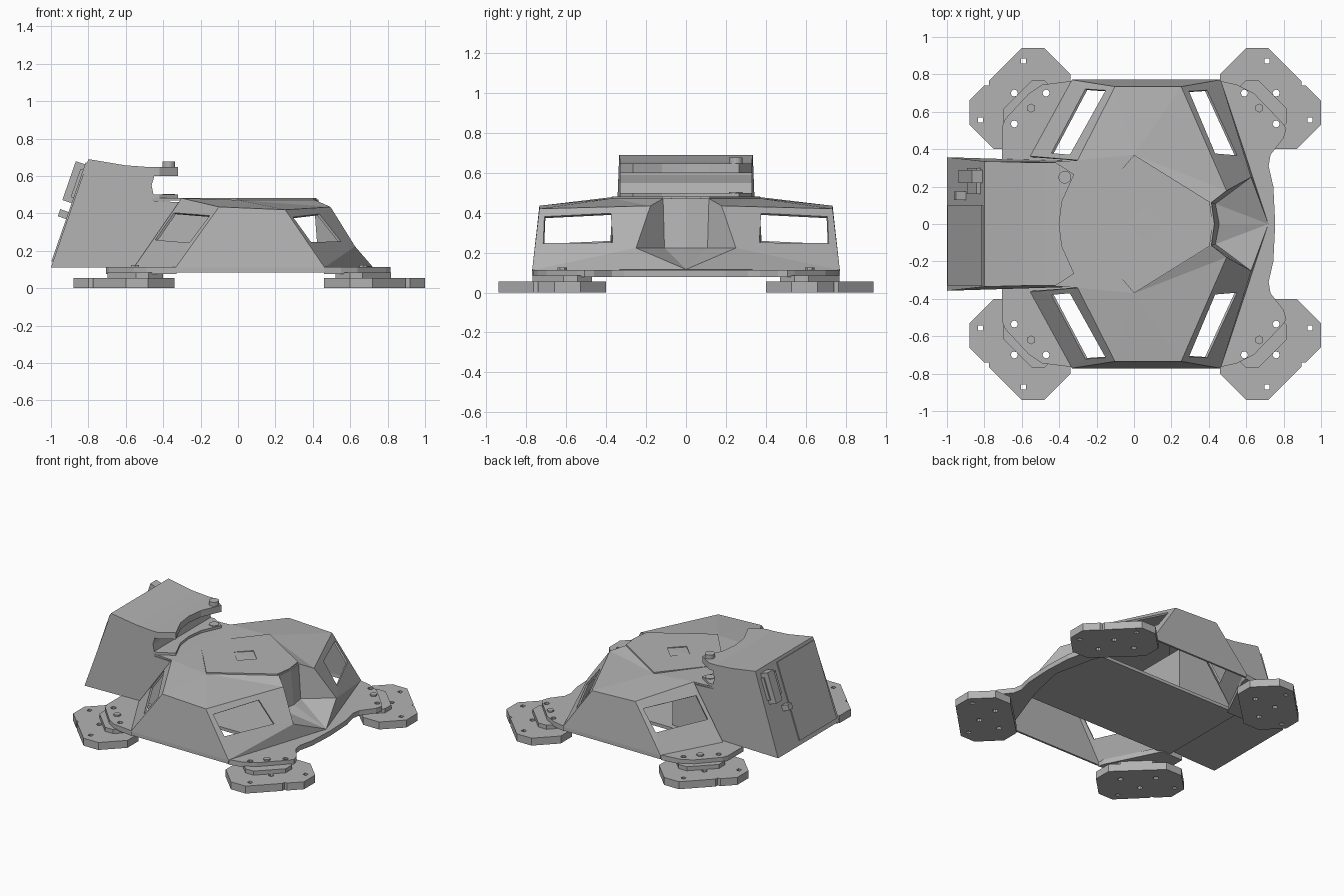
import bpy, bmesh, math
from mathutils import Matrix, Vector

if "Cube" in bpy.data.objects:
    bpy.data.objects.remove(bpy.data.objects["Cube"])

grey = bpy.data.materials.new("plain_grey")
grey.use_nodes = True
grey.diffuse_color = (0.45, 0.45, 0.45, 1)
grey.node_tree.nodes["Principled BSDF"].inputs["Base Color"].default_value = grey.diffuse_color

MID = 0.06  # x centre of the hull and its feet


def finish(name, bm):
    bmesh.ops.remove_doubles(bm, verts=bm.verts, dist=0.0005)
    bmesh.ops.recalc_face_normals(bm, faces=bm.faces)
    mesh = bpy.data.meshes.new(name)
    bm.to_mesh(mesh)
    bm.free()
    mesh.materials.append(grey)
    obj = bpy.data.objects.new(name, mesh)
    bpy.context.collection.objects.link(obj)
    return obj


def loft(bm, ring_a, ring_b):
    """Closed solid between two matching rings."""
    a = [bm.verts.new(p) for p in ring_a]
    b = [bm.verts.new(p) for p in ring_b]
    bm.faces.new(a)
    bm.faces.new(b[::-1])
    for i in range(len(a)):
        j = (i + 1) % len(a)
        bm.faces.new((a[i], b[i], b[j], a[j]))


def slab(name, outline, z0, z1):
    bm = bmesh.new()
    loft(bm, [(x, y, z0) for x, y in outline], [(x, y, z1) for x, y in outline])
    return finish(name, bm)


def both_sides(half):
    """Outline mirrored over y = 0."""
    return half + [(x, -y) for x, y in reversed(half) if y > 0]


def box(name, centre, size, tilt=0.0):
    bm = bmesh.new()
    m = Matrix.Translation(centre) @ Matrix.Rotation(tilt, 4, 'Y') @ Matrix.Diagonal((*size, 1))
    bmesh.ops.create_cube(bm, size=1, matrix=m)
    return finish(name, bm)


def disc(name, centre, radius, height, sides):
    bm = bmesh.new()
    bmesh.ops.create_cone(bm, cap_ends=True, segments=sides, radius1=radius, radius2=radius,
                          depth=height, matrix=Matrix.Translation(centre))
    return finish(name, bm)


def cut(obj, cutter):
    mod = obj.modifiers.new("holes", 'BOOLEAN')
    mod.operation = 'DIFFERENCE'
    mod.solver = 'EXACT'
    mod.object = cutter


# Hull shell: one half as named corners
P = {k: Vector(v) for k, v in {
    "rear_low": (-.55, .36, .11), "side_rear": (-.33, .765, .11), "side_front": (.46, .765, .11),
    "cheek": (.62, .25, .22), "nose": (.715, 0, .11),
    "roof_rear": (-.30, .34, .475), "roof_back": (-.10, .73, .43), "roof_side": (.25, .73, .415),
    "roof_front": (.49, .18, .43), "notch": (.41, .115, .465), "notch_mid": (.425, 0, .47),
    "pit": (.43, .11, .22), "pit_mid": (.45, 0, .22), "peak": (0, .37, .465),
    "spine": (-.31, 0, .475), "back_mid": (-.46, 0, .475), "back_edge": (-.46, .33, .475),
    "sill_rear": (-.33, .765, .085), "sill_front": (.46, .765, .085)}.items()}

panels = ["roof_rear roof_back peak", "roof_back roof_side peak", "roof_side roof_front peak",
          "roof_front notch peak", "roof_rear peak spine", "peak notch notch_mid spine",
          "back_edge roof_rear spine back_mid", "side_rear side_front roof_side roof_back",
          "sill_rear sill_front side_front side_rear", "cheek side_front nose",
          "pit cheek nose", "pit nose pit_mid", "notch pit pit_mid notch_mid",
          "roof_front cheek pit notch"]
polys = [[P[k] for k in row.split()] for row in panels]


def windowed(corners, hole):
    """Four strips around a hole; hole given as (u, v) in the panel."""
    a, b, c, d = [P[k] for k in corners.split()]
    inner = [a.lerp(b, u).lerp(d.lerp(c, u), v) for u, v in hole]
    outer = [a, b, c, d]
    return [[outer[i], outer[(i + 1) % 4], inner[(i + 1) % 4], inner[i]] for i in range(4)]


polys += windowed("rear_low side_rear roof_back roof_rear", [(.06, .4), (.92, .4), (.94, .85), (.06, .8)])
polys += windowed("cheek side_front roof_side roof_front", [(.25, .23), (.93, .42), (.95, .87), (.34, .87)])

bm = bmesh.new()
for side in (1, -1):
    for poly in polys:
        bm.faces.new([bm.verts.new((p.x, p.y * side, p.z)) for p in poly][::side])
hull = finish("hull_shell", bm)
skin = hull.modifiers.new("thickness", 'SOLIDIFY')
skin.thickness = 0.014
skin.offset = 0

# Raised roof plate with a square socket
plate = slab("roof_plate", both_sides([(-.31, 0), (0, .37), (.405, .118), (.42, 0)]), .45, .482)
socket = slab("socket_cutter", [(MID - .093, 0), (MID, .093), (MID + .093, 0), (MID, -.093)], .46, .6)
socket.hide_render = True
socket.hide_viewport = True
cut(plate, socket)

# Floor strip under the hull
slab("floor_plate", both_sides([(-.60, .36), (.62, .36), (.72, .2), (.74, 0)]), .085, .108)

# Hole positions relative to the mirror line, for one corner
square_holes = [(.65, .872), (.85, .755), (.88, .556)]
round_holes = [(.53, .70), (.70, .70), (.70, .535)]
bm = bmesh.new()
for sx in (1, -1):
    for sy in (1, -1):
        for holes, sides, r in ((square_holes, 4, .019), (round_holes, 8, .019)):
            for hx, hy in holes:
                m = Matrix.Translation((MID + sx * hx, sy * hy, .06)) @ Matrix.Rotation(math.pi / 4, 4, 'Z')
                bmesh.ops.create_cone(bm, cap_ends=True, segments=sides, radius1=r, radius2=r,
                                      depth=.3, matrix=m)
drill = finish("hole_cutter", bm)
drill.hide_render = True
drill.hide_viewport = True

# Feet, spacers, bolts and flanges at the four corners
foot = [(-.13, .27), (-.01, .27), (.27, -.01), (.27, -.14), (.14, -.27), (.01, -.27), (-.27, .0), (-.27, .13)]
front_arm = [(.46, .765), (.55, .745), (.64, .70), (.79, .545), (.815, .51), (.80, .46), (.73, .37),
             (.72, .31), (.745, .2), (.755, 0), (.68, 0), (.62, .28), (.47, .70)]
rear_arm = [(-.33, .765), (-.49, .745), (-.56, .70), (-.69, .56), (-.705, .52), (-.705, .34),
            (-.53, .34), (-.34, .72)]
for sx, xname, arm in ((1, "left", front_arm), (-1, "right", rear_arm)):
    for sy, yname in ((1, "back"), (-1, "front")):
        tag = yname + "_" + xname
        parts = [
            slab(tag + "_foot", [(MID + sx * (.67 + x), sy * (.67 + y)) for x, y in foot], 0, .055),
            slab(tag + "_spacer", [(MID + sx * (.61 + x * .55), sy * (.62 + y * .55)) for x, y in foot],
                 .05, .085),
            slab(tag + "_flange", [(x, sy * y) for x, y in arm], .077, .114)]
        for part in parts:
            cut(part, drill)
        disc(tag + "_bolt", (MID + sx * .61, sy * .62, .115), .024, .02, 6)

# Rear housing: tapered side profile (x, z, half width)
profile = [(-1, .112, .357), (-.80, .69, .335), (-.60, .657, .33), (-.45, .646, .33), (-.45, .59, .33),
           (-.462, .55, .33), (-.45, .49, .33), (-.45, .466, .33), (-.30, .46, .33),
           (-.12, .42, .33), (-.12, .112, .33)]
bm = bmesh.new()
loft(bm, [(x, w, z) for x, z, w in profile], [(x, -w, z) for x, z, w in profile])
finish("rear_housing", bm)

# Canopy and ledge with a scooped front edge
scoop = [(-.40, 0), (-.385, .12), (-.32, .265), (-.42, .33), (-.58, .33)]
slab("canopy", both_sides(scoop), .60, .648)
slab("lower_ledge", both_sides(scoop), .468, .50)
disc("canopy_bolt", (-.37, .25, .655), .034, .045, 16)
disc("ledge_bolt", (-.37, .25, .49), .034, .03, 16)

# Hatch, handle and knob on the sloped back
TILT = math.atan2(.20, .578)
along = Vector((math.sin(TILT), 0, math.cos(TILT)))
out = Vector((-math.cos(TILT), 0, math.sin(TILT)))


def on_back(name, y, dist, size, lift):
    c = Vector((-1, y, .112)) + along * dist + out * lift
    box(name, c, size, TILT)


on_back("hatch", -.115, .31, (.012, .43, .56), .002)
on_back("handle_plate", .255, .47, (.08, .07, .22), .02)
on_back("handle_base", .23, .47, (.03, .14, .16), .008)
on_back("knob", .152, .29, (.07, .045, .04), .02)
